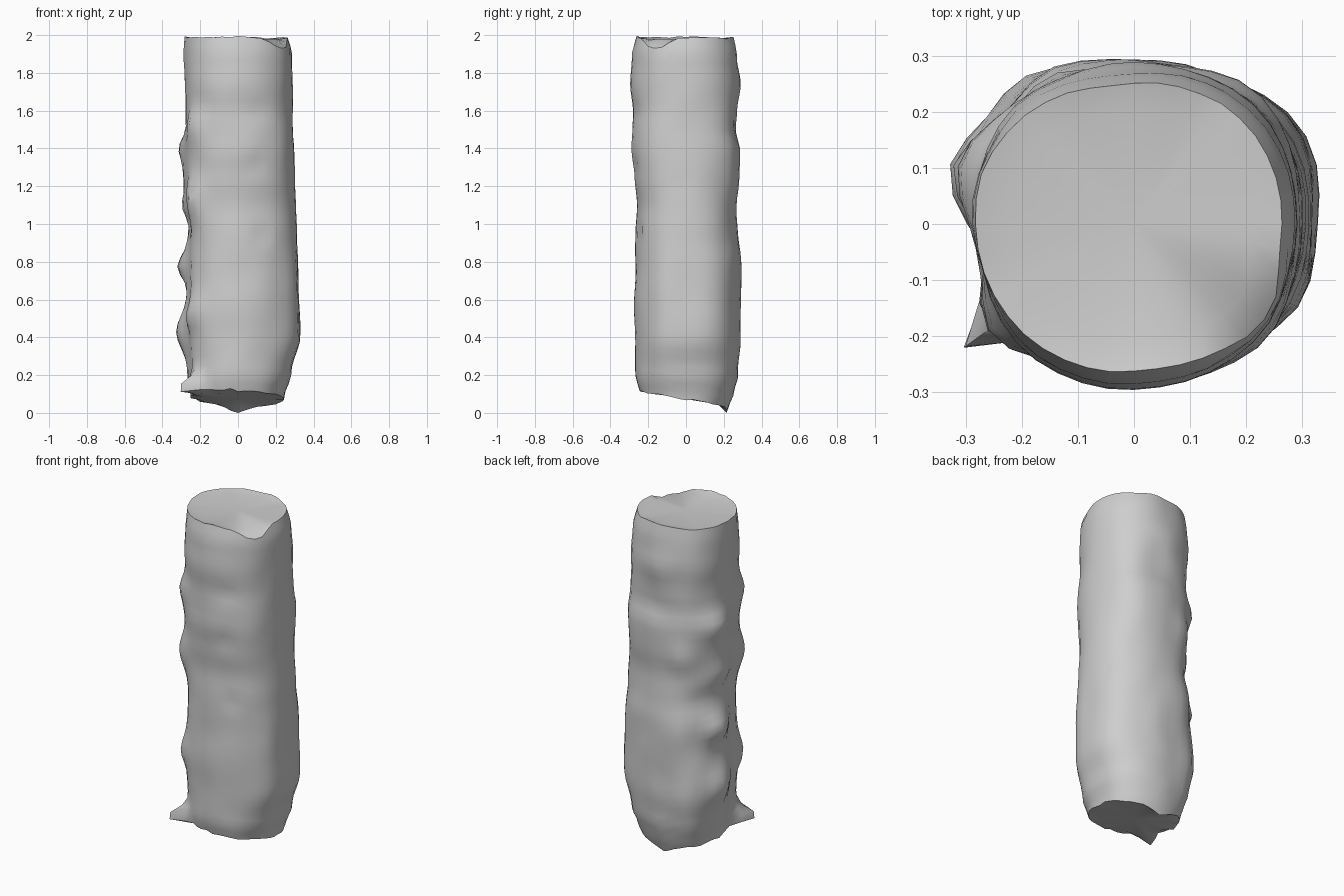
import bpy
import bmesh
from math import sin, cos, radians, pi, exp
from mathutils import Vector, noise

default_cube = bpy.data.objects.get("Cube")
if default_cube:
    bpy.data.objects.remove(default_cube, do_unlink=True)

SEGMENTS = 40
RINGS = 44

# Outline of the trunk: height, left (+x), right (-x), front (-y), back (+y) reach
PROFILE = [
    (0.0, .22, .23, .24, .215), (.1, .245, .25, .245, .25), (.2, .28, .265, .268, .275),
    (.4, .325, .275, .268, .29), (.6, .318, .275, .275, .29), (.8, .315, .275, .268, .292),
    (.95, .312, .27, .268, .272), (1.1, .305, .28, .258, .27), (1.25, .3, .285, .272, .28),
    (1.4, .297, .285, .288, .285), (1.5, .293, .275, .286, .265), (1.6, .29, .278, .28, .27),
    (1.75, .288, .283, .295, .287), (1.9, .286, .283, .285, .27), (2.0, .262, .282, .262, .25),
]

# Local knots and dents: direction in degrees, height, angular width, height width, push
KNOTS = [
    (162, .77, 16, .08, .06), (163, .43, 17, .11, .06), (161, 1.4, 16, .08, .04),
    (170, 1.1, 14, .06, .02), (205, .5, 10, .06, .025), (192, .65, 9, .5, -.015),
    (185, 1.0, 12, .05, -.02), (293, 1.6, 6, .04, -.012), (290, 1.32, 7, .05, -.012),
    (298, .95, 6, .05, -.015), (30, .6, 20, .5, .018), (335, .6, 14, .4, .015),
    (120, 1.2, 16, .09, .018), (60, 1.3, 18, .2, .01), (45, 1.45, 18, .22, .015),
    (140, .95, 14, .06, -.012), (132, .42, 18, .25, .03), (118, .75, 14, .12, .02),
    (218, 1.52, 14, .09, .035), (216, 1.14, 14, .11, .045), (218, .55, 12, .09, .028),
    (315, 1.3, 18, .3, .015),
]
# Torn splinter at the foot
KNOTS.append((215, .13, 9, .06, .13))


def reach(z):
    """Interpolated left, right, front and back reach at height z."""
    for low, high in zip(PROFILE, PROFILE[1:]):
        if z <= high[0]:
            t = max(0, (z - low[0]) / (high[0] - low[0]))
            t = t * t * (3 - 2 * t)
            return [a + (b - a) * t for a, b in zip(low[1:], high[1:])]
    return PROFILE[-1][1:]


def bump(angle, direction, width):
    """Smooth falloff around a compass direction, in degrees."""
    turn = (angle - radians(direction) + pi) % (2 * pi) - pi
    return exp(-(turn / radians(width)) ** 2)


def surface_radius(angle, z):
    left, right, front, back = reach(z)
    c, s = cos(angle), sin(angle)
    power = 2.25 if s > 0 else 2.14
    a = left if c > 0 else right
    b = back if s > 0 else front
    r = (abs(c / a) ** power + abs(s / b) ** power) ** (-1 / power)
    for direction, height, width, tall, push in KNOTS:
        r += push * bump(angle, direction, width) * exp(-((z - height) / tall) ** 2)
    # Rougher bark on the back and right
    rough = .006 + .006 * max(0, -c * .7 + s * .7)
    return r + rough * noise.noise(Vector((c * 2, s * 2, z * 5)))


def broken_end(angle, top):
    """Height of the uneven rim at either end."""
    x, y = .25 * cos(angle), .25 * sin(angle)
    chip = noise.noise(Vector((x * 18, y * 18, 7 if top else 3)))
    if top:
        return 1.99 - .065 * bump(angle, 325, 18) + .012 * chip
    point = .03 * bump(angle, 90, 18)
    return .075 - .17 * y - .08 * min(x, 0) - point + .014 * chip


def shade(obj, degrees):
    bpy.ops.object.select_all(action='DESELECT')
    obj.select_set(True)
    bpy.context.view_layer.objects.active = obj
    bpy.ops.object.shade_smooth_by_angle(angle=radians(degrees))


# Plain grey used throughout
grey = bpy.data.materials.new("plain_grey")
grey.use_nodes = True
colour = (.62, .62, .62, 1)
grey.diffuse_color = colour
grey.node_tree.nodes["Principled BSDF"].inputs["Base Color"].default_value = colour

# Trunk side: stacked rings between the two broken ends
bm = bmesh.new()
rings = []
for i in range(RINGS + 1):
    ring = []
    for k in range(SEGMENTS):
        angle = 2 * pi * k / SEGMENTS
        low, high = broken_end(angle, False), broken_end(angle, True)
        z = low + (high - low) * i / RINGS
        r = surface_radius(angle, z)
        ring.append(bm.verts.new((r * cos(angle), r * sin(angle), z)))
    rings.append(ring)
for lower, upper in zip(rings, rings[1:]):
    for k in range(SEGMENTS):
        n = (k + 1) % SEGMENTS
        bm.faces.new((lower[k], lower[n], upper[n], upper[k]))

# End caps: an inner ring and a centre, gently levelled
for rim, level, slope in ((rings[0], .075, .17), (rings[-1], 1.98, 0)):
    inner = []
    for v in rim:
        x, y = v.co.x * .8, v.co.y * .8
        inner.append(bm.verts.new((x, y, level - slope * y)))
    centre = bm.verts.new((0, 0, level))
    for k in range(SEGMENTS):
        n = (k + 1) % SEGMENTS
        bm.faces.new((rim[k], rim[n], inner[n], inner[k]))
        bm.faces.new((inner[k], inner[n], centre))

# Settle the trunk on the ground
bottom = min(v.co.z for v in bm.verts)
bmesh.ops.translate(bm, verts=bm.verts[:], vec=(0, 0, -bottom))
bmesh.ops.recalc_face_normals(bm, faces=bm.faces[:])

mesh = bpy.data.meshes.new("log_trunk")
bm.to_mesh(mesh)
bm.free()
mesh.materials.append(grey)
trunk = bpy.data.objects.new("log_trunk", mesh)
bpy.context.collection.objects.link(trunk)
shade(trunk, 40)
